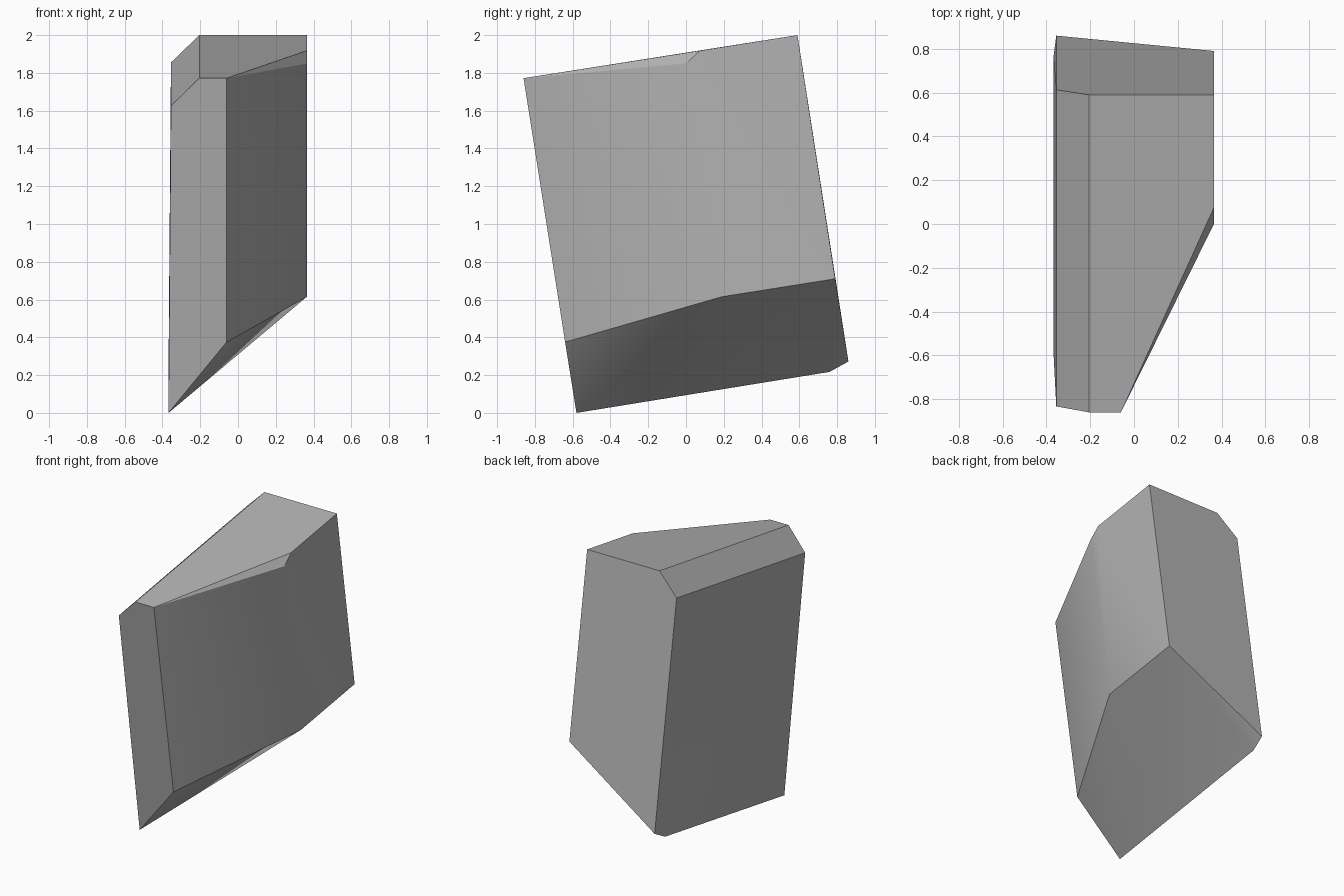
import bpy
import bmesh
import math

cube = bpy.data.objects.get("Cube")
if cube:
    bpy.data.objects.remove(cube, do_unlink=True)

# Plain grey stone
stone = bpy.data.materials.new("stone_grey")
stone.use_nodes = True
grey = (0.45, 0.45, 0.45, 1)
stone.diffuse_color = grey
stone.node_tree.nodes["Principled BSDF"].inputs["Base Color"].default_value = grey

RIGHT, LEFT = -0.355, 0.365

# Corners of the chipped slab, grouped by region
top = [(-0.205, -0.86, 1.772), (-0.06, -0.86, 1.772),
       (LEFT, 0.075, 1.918), (LEFT, 0.59, 2.0), (-0.205, 0.59, 2.0)]
top_chips = [(LEFT, 0.0, 1.85), (RIGHT, 0.613, 1.855), (RIGHT, -0.833, 1.625)]
bottom = [(LEFT, 0.79, 0.71), (LEFT, 0.19, 0.615), (-0.06, -0.64, 0.375),
          (-0.368, -0.58, 0.0), (-0.368, 0.76, 0.217), (RIGHT, 0.86, 0.272)]

# Wrap the corners in a convex shell and merge the flat facets
bm = bmesh.new()
for corner in top + top_chips + bottom:
    bm.verts.new(corner)
bmesh.ops.convex_hull(bm, input=bm.verts[:])
bmesh.ops.dissolve_limit(bm, angle_limit=math.radians(1.5),
                         verts=bm.verts[:], edges=bm.edges[:])
bmesh.ops.recalc_face_normals(bm, faces=bm.faces[:])

mesh = bpy.data.meshes.new("stone_slab")
bm.to_mesh(mesh)
bm.free()
mesh.materials.append(stone)
slab = bpy.data.objects.new("stone_slab", mesh)
bpy.context.collection.objects.link(slab)

# Soften shallow facets while keeping the chipped edges crisp
bpy.ops.object.select_all(action="DESELECT")
slab.select_set(True)
bpy.context.view_layer.objects.active = slab
bpy.ops.object.shade_smooth_by_angle(angle=math.radians(30))
